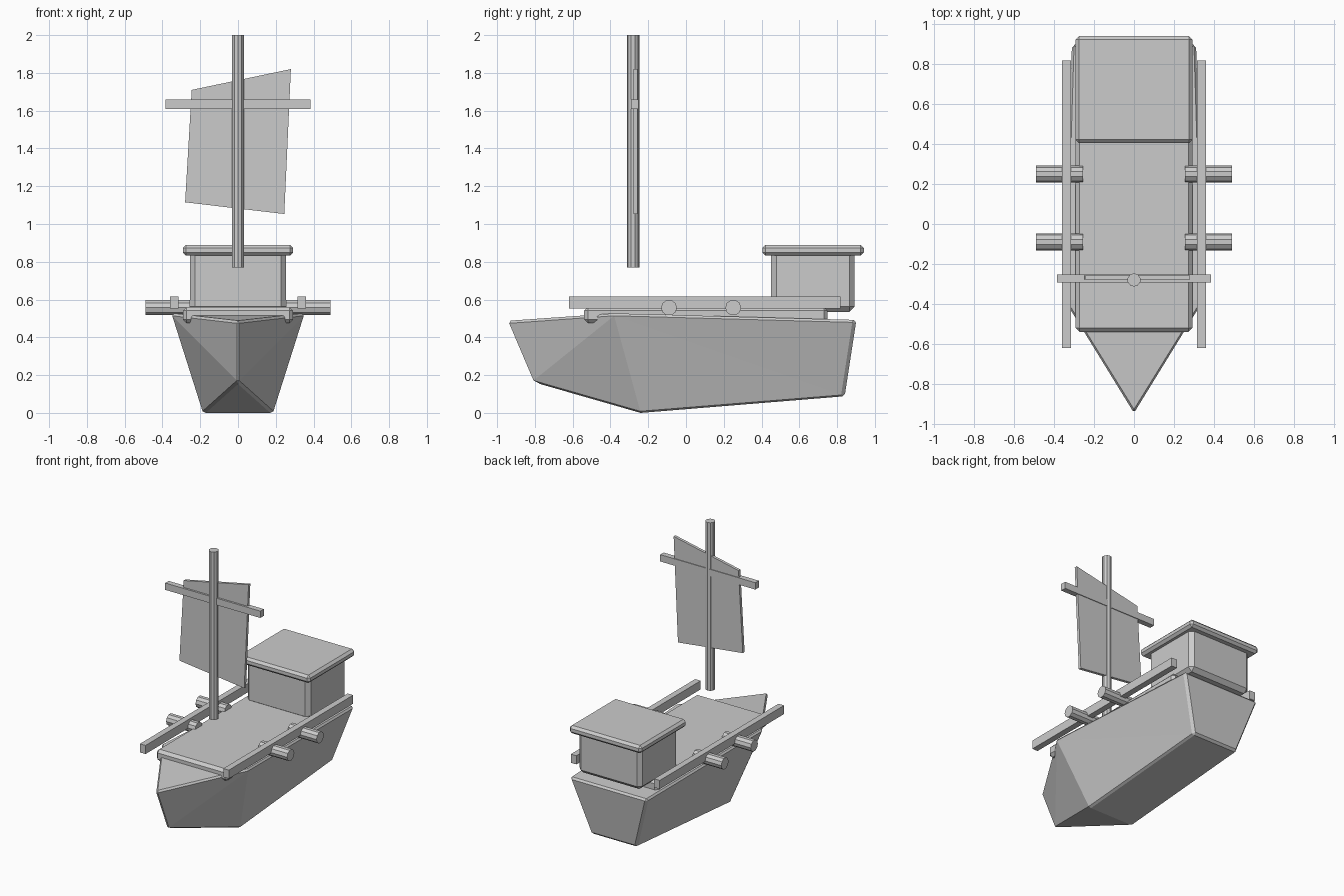
import bpy, bmesh, math

if "Cube" in bpy.data.objects:
    bpy.data.objects.remove(bpy.data.objects["Cube"])


def mesh_object(name, verts, faces, bevel=0.0):
    mesh = bpy.data.meshes.new(name)
    mesh.from_pydata(verts, [], faces)
    bm = bmesh.new()
    bm.from_mesh(mesh)
    bmesh.ops.recalc_face_normals(bm, faces=bm.faces)
    bm.to_mesh(mesh)
    bm.free()
    ob = bpy.data.objects.new(name, mesh)
    bpy.context.collection.objects.link(ob)
    if bevel:
        mod = ob.modifiers.new("bevel", 'BEVEL')
        mod.width = bevel
        mod.segments = 1
        mod.limit_method = 'ANGLE'
        mod.angle_limit = math.radians(35)
    return ob


def box(name, lo, hi, bevel=0.0):
    verts = [(x, y, z) for x in (lo[0], hi[0]) for y in (lo[1], hi[1]) for z in (lo[2], hi[2])]
    faces = [(0, 1, 3, 2), (4, 6, 7, 5), (0, 4, 5, 1), (2, 3, 7, 6), (0, 2, 6, 4), (1, 5, 7, 3)]
    return mesh_object(name, verts, faces, bevel)


def rod(name, radius, length, location, rotation=(0, 0, 0)):
    bpy.ops.mesh.primitive_cylinder_add(vertices=10, radius=radius, depth=length,
                                        location=location, rotation=rotation)
    bpy.context.object.name = name


# Faceted hull: bow top and foot on the centre line, then left/right pairs
hull_verts = [(0, -0.952, 0.487), (0, -0.815, 0.165)]
for s in (-1, 1):
    hull_verts += [(s * 0.354, -0.38, 0.527), (s * 0.185, -0.24, 0.0),
                   (s * 0.315, 0.902, 0.492), (s * 0.185, 0.84, 0.088)]
hull_faces = [(0, 2, 6), (2, 4, 8, 6), (4, 5, 9, 8), (3, 7, 9, 5), (1, 7, 3)]
for k in (2, 6):
    hull_faces += [(0, k, 1), (1, k, k + 1), (k, k + 3, k + 1), (k, k + 2, k + 3)]
mesh_object("hull", hull_verts, hull_faces, 0.014)

# Deck, cabin and roof
box("deck", (-0.292, -0.54, 0.475), (0.292, 0.75, 0.561), 0.02)
box("cabin", (-0.255, 0.45, 0.535), (0.255, 0.893, 0.86), 0.028)
box("cabin_roof", (-0.292, 0.405, 0.832), (0.292, 0.942, 0.89), 0.017)

# Side rails and cannons
for s, side in ((-1, "left"), (1, "right")):
    a, b = sorted((s * 0.315, s * 0.36))
    box("rail_" + side, (a, -0.62, 0.552), (b, 0.818, 0.615))
    for i, y in enumerate((-0.09, 0.25)):
        rod(f"cannon_{side}_{i + 1}", 0.042, 0.235, (s * 0.3725, y, 0.557), (0, math.pi / 2, 0))

# Mast, yard and tilted flat sail
rod("mast", 0.033, 1.23, (0, -0.28, 1.385))
box("yard", (-0.385, -0.292, 1.61), (0.385, -0.252, 1.66))
outline = [(-0.245, 1.71), (0.28, 1.82), (0.245, 1.053), (-0.28, 1.115)]
sail_verts = [(x, y, z) for y in (-0.278, -0.257) for x, z in outline]
sail_faces = [(0, 1, 2, 3), (7, 6, 5, 4)]
sail_faces += [(i, (i + 1) % 4, (i + 1) % 4 + 4, i + 4) for i in range(4)]
mesh_object("sail", sail_verts, sail_faces)
